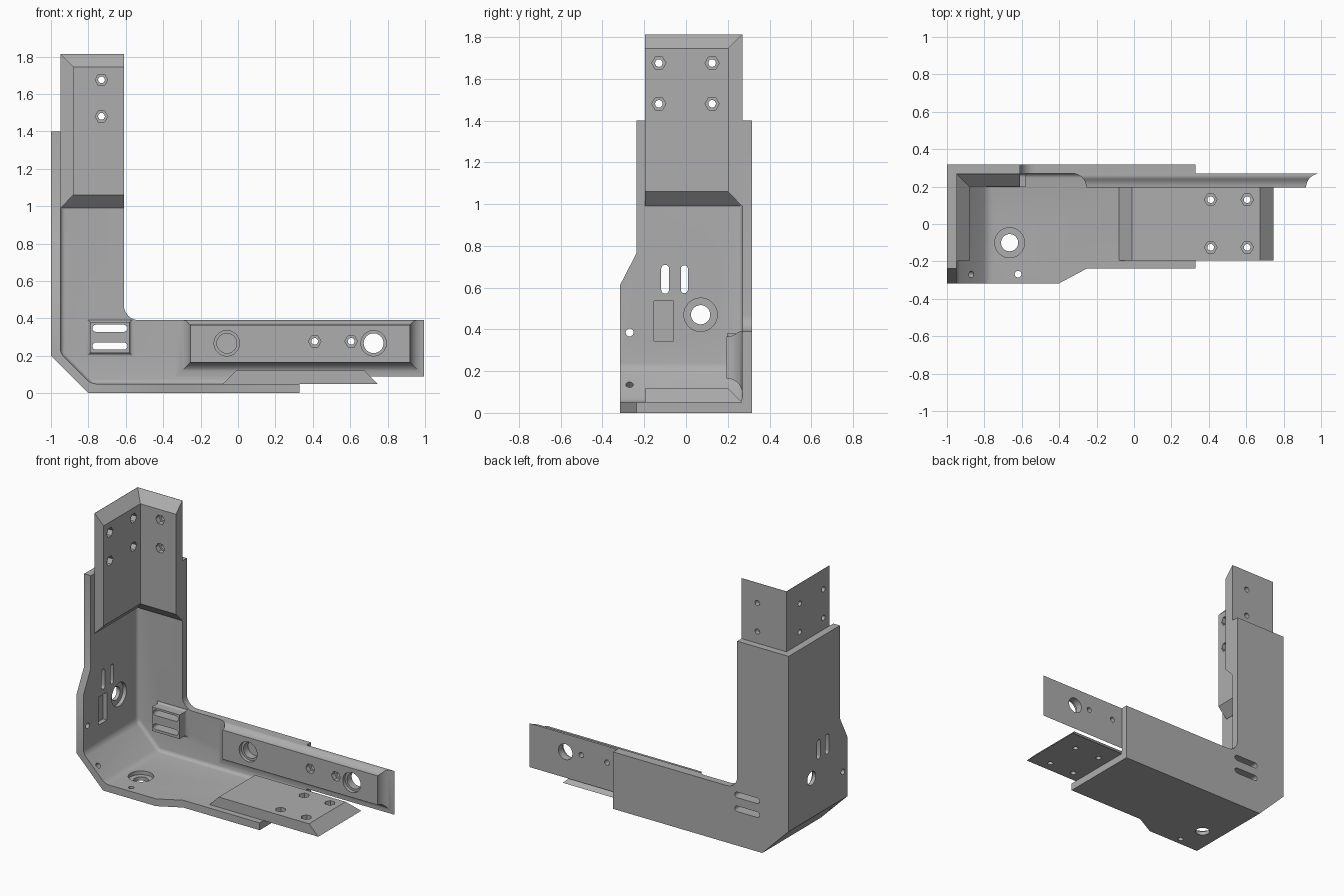
import bpy, bmesh, math
from mathutils import Matrix

if "Cube" in bpy.data.objects:
    bpy.data.objects.remove(bpy.data.objects["Cube"])

grey = bpy.data.materials.new("mid grey")
grey.diffuse_color = (0.42, 0.42, 0.42, 1)
grey.use_nodes = True
grey.node_tree.nodes["Principled BSDF"].inputs["Base Color"].default_value = grey.diffuse_color


def finish(bm, name):
    bmesh.ops.recalc_face_normals(bm, faces=bm.faces)
    me = bpy.data.meshes.new(name)
    bm.to_mesh(me)
    bm.free()
    ob = bpy.data.objects.new(name, me)
    bpy.context.collection.objects.link(ob)
    me.materials.append(grey)
    return ob


def loft(rings):
    """Closed skin over rings of 3D points."""
    bm = bmesh.new()
    vs = [[bm.verts.new(p) for p in r] for r in rings]
    n = len(vs[0])
    for a, b in zip(vs, vs[1:]):
        for i in range(n):
            j = (i + 1) % n
            bm.faces.new((a[i], a[j], b[j], b[i]))
    bm.faces.new(vs[0])
    bm.faces.new(vs[-1])
    return bm


def prism(profile, axis, a, b):
    """Extrude a 2D profile along an axis from a to b."""
    put = {"x": lambda u, v, t: (t, u, v),
           "y": lambda u, v, t: (u, t, v),
           "z": lambda u, v, t: (u, v, t)}[axis]
    return loft([[put(u, v, t) for u, v in profile] for t in (a, b)])


def circle(u, v, r, n=32):
    return [(u + r * math.cos(2 * math.pi * i / n), v + r * math.sin(2 * math.pi * i / n)) for i in range(n)]


def rect(u0, u1, v0, v1):
    return [(u0, v0), (u1, v0), (u1, v1), (u0, v1)]


def slot(u, v, half, r, upright):
    """Stadium outline."""
    pts = []
    for i in range(18):
        t = math.pi * (i - (i >= 9)) / 8 if i < 9 else math.pi + math.pi * (i - 9) / 8
        s = half if i < 9 else -half
        du, dv = r * math.cos(t), s + r * math.sin(t)
        pts.append((u + du, v + dv) if upright else (u + dv, v - du))
    return pts


def cut(ob, *bms):
    """Boolean away every solid in bms, then drop the cutters."""
    for bm in bms:
        c = finish(bm, "cutter")
        c.hide_render = True
        m = ob.modifiers.new("cut", "BOOLEAN")
        m.operation, m.solver, m.object = "DIFFERENCE", "EXACT", c
        bpy.context.view_layer.objects.active = ob
        bpy.ops.object.modifier_apply(modifier=m.name)
        bpy.data.objects.remove(c)


def hex_hole(ob, axis, u, v, a, b, c):
    """Bolt hole from a to c with a hexagonal recess from a to b."""
    cut(ob, prism(circle(u, v, 0.034, 6), axis, a, b), prism(circle(u, v, 0.018, 16), axis, a, c))


# corner shell: thick angle outline hollowed by a cavity with softened edges
fillet = [(-0.53 - 0.08 * math.sin(t), 0.47 - 0.08 * math.cos(t))
          for t in (math.pi / 2 * i / 8 for i in range(9))]
outline = [(-1, 1.4), (-1, 0.2), (-0.8, 0), (0.33, 0), (0.33, 0.39)] + fillet + [(-0.61, 1.4)]
shell = finish(prism(outline, "y", -0.317, 0.317), "corner_shell")
cavity = prism([(-0.95, 2), (-0.95, 0.215), (-0.785, 0.05), (0.9, 0.05), (0.9, 2)], "y", -1, 0.27)
soft = [e for e in cavity.edges
        if min(v.co.x for v in e.verts) < 0 and all(v.co.x < 0.9 or v.co.z < 0.1 for v in e.verts)
        and (all(v.co.y > 0 for v in e.verts)
             or (abs(e.verts[0].co.y - e.verts[1].co.y) > 1 and e.verts[0].co.z < 1))]
bmesh.ops.bevel(cavity, geom=soft, offset=0.025, segments=4, profile=0.5, affect="EDGES")
cut(shell, cavity)

# narrowed front edges of the upright and the foot
cut(shell,
    prism([(-0.5, 0.61), (-0.317, 0.61), (-0.237, 0.765), (-0.237, 1.6), (-0.5, 1.6)], "x", -1.1, -0.9),
    prism([(-0.4, -0.5), (-0.4, -0.317), (-0.25, -0.237), (0.5, -0.237), (0.5, -0.5)], "z", -0.1, 0.1))

# side wall openings: port, slots, pocket, screw holes
cut(shell,
    prism(circle(0.07, 0.47, 0.08), "x", -0.975, -0.9),
    prism(circle(0.07, 0.47, 0.046), "x", -1.1, -0.9),
    prism(slot(-0.1, 0.64, 0.05, 0.019, True), "x", -1.1, -0.9),
    prism(slot(-0.008, 0.64, 0.05, 0.017, True), "x", -1.1, -0.9),
    prism(rect(-0.153, -0.06, 0.345, 0.535), "x", -0.98, -0.9),
    prism(circle(-0.27, 0.385, 0.019, 16), "x", -1.1, -0.9))

# floor openings
cut(shell,
    prism(circle(-0.665, -0.1, 0.08), "z", 0.025, 0.1),
    prism(circle(-0.665, -0.1, 0.046), "z", -0.1, 0.1),
    prism(circle(-0.62, -0.268, 0.018, 16), "z", -0.1, 0.1))
slanted = prism(circle(0, 0, 0.018, 16), "z", -0.12, 0.06)
slanted.transform(Matrix.Translation((-0.87, -0.27, 0.135)) @ Matrix.Rotation(math.pi / 4, 4, "Y"))
cut(shell, slanted)


def pad(name, x0, x1, z0, z1, r, top):
    """Raised block on the back wall with flared concave sides."""
    rings = []
    for i in range(9):
        t = math.pi / 2 * i / 8
        o, h = r * (1 - math.sin(t)), r * (1 - math.cos(t))
        rings.append([(x, 0.27 - h, z) for x, z in
                      rect(x0 - o, x1 + o, z0 - o, min(z1 + o, top))])
    if r < 0.07:
        rings.append([(x, 0.197, z) for x, z in rect(x0, x1, z0, z1)])
    return finish(loft(rings), name)


# vent block with two slots through the back wall
vent = pad("vent_block", -0.79, -0.58, 0.215, 0.38, 0.02, 0.39)
for z in (0.252, 0.347):
    for ob in (vent, shell):
        cut(ob, prism(slot(-0.685, z, 0.075, 0.019, False), "y", 0.1, 0.4))

# long back rail
rail = pad("back_rail", -0.255, 0.92, 0.165, 0.365, 0.075, 0.39)
for x in (-0.06, 0.725):
    cut(rail, prism(circle(x, 0.267, 0.068), "y", 0.1, 0.22), prism(circle(x, 0.267, 0.053), "y", 0.1, 0.4))
for x in (0.41, 0.605):
    hex_hole(rail, "y", x, 0.277, 0.1, 0.23, 0.4)

# floor tongue with sloped ends
tongue = finish(loft([[(x, y, z) for x, y in rect(-0.01 - o, 0.675 + o, -0.195, 0.2 + o)]
                      for z, o in ((0.05, 0.07), (0.12, 0))]), "floor_tongue")
for x in (0.41, 0.605):
    for y in (-0.125, 0.13):
        hex_hole(tongue, "z", x, y, 0.2, 0.085, 0)

# upper angle with tapered ends
angle = finish(loft([[(-0.61, 0.27, z), (-0.95, 0.27, z), (-0.95, -0.197, z), (-0.95 + t, -0.197, z),
                      (-0.95 + t, 0.27 - t, z), (-0.61, 0.27 - t, z)]
                     for z, t in ((0.99, 0.002), (1.06, 0.07), (1.745, 0.07), (1.813, 0.002))]), "upper_angle")
for z in (1.48, 1.675):
    hex_hole(angle, "y", -0.73, z, 0.1, 0.235, 0.4)
    for y in (-0.13, 0.125):
        hex_hole(angle, "x", y, z, -0.8, -0.915, -1.1)

# keep creases sharp, curves smooth
for ob in (shell, vent, rail, tongue, angle):
    bpy.ops.object.select_all(action="DESELECT")
    ob.select_set(True)
    bpy.context.view_layer.objects.active = ob
    bpy.ops.object.shade_smooth_by_angle(angle=math.radians(30))
